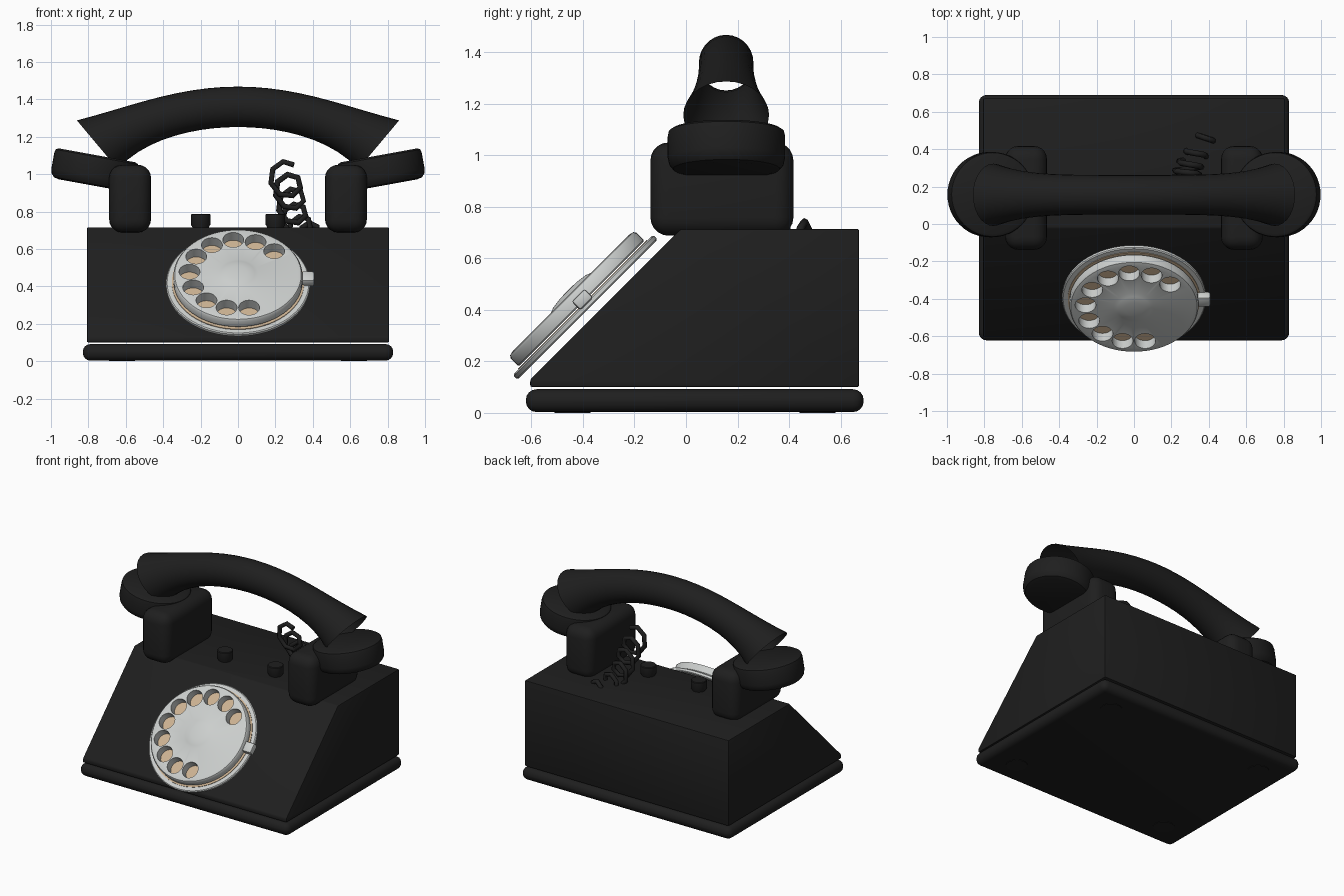
import bpy, bmesh, math
from mathutils import Matrix, Vector

if "Cube" in bpy.data.objects:
    bpy.data.objects.remove(bpy.data.objects["Cube"])


def material(name, rgb):
    m = bpy.data.materials.new(name)
    m.diffuse_color = (*rgb, 1)
    m.use_nodes = True
    m.node_tree.nodes["Principled BSDF"].inputs["Base Color"].default_value = m.diffuse_color
    return m


BLACK = material("black bakelite", (0.0135, 0.0135, 0.0135))
SILVER = material("silver", (0.6, 0.62, 0.61))
TAN = material("tan card", (0.61, 0.45, 0.29))


def smooth(ob, angle=35):
    bpy.ops.object.select_all(action='DESELECT')
    ob.select_set(True)
    bpy.context.view_layer.objects.active = ob
    bpy.ops.object.shade_smooth_by_angle(angle=math.radians(angle))


def finish(bm, name, mat, matrix=None, shade=True):
    bmesh.ops.remove_doubles(bm, verts=bm.verts, dist=1e-5)
    bmesh.ops.recalc_face_normals(bm, faces=bm.faces)
    if matrix:
        bm.transform(matrix)
    me = bpy.data.meshes.new(name)
    bm.to_mesh(me)
    bm.free()
    me.materials.append(mat)
    ob = bpy.data.objects.new(name, me)
    bpy.context.collection.objects.link(ob)
    if shade:
        smooth(ob)
    return ob


def bevel_all(bm, width, segs):
    bmesh.ops.bevel(bm, geom=bm.edges[:], offset=width, segments=segs,
                    affect='EDGES', profile=0.5)


def box(name, lo, hi, bev, segs, mat, matrix=None):
    bm = bmesh.new()
    lo, hi = Vector(lo), Vector(hi)
    bmesh.ops.create_cube(bm, size=1)
    bm.transform(Matrix.Translation((lo + hi) / 2) @ Matrix.Diagonal((*(hi - lo), 1)))
    bevel_all(bm, bev, segs)
    return finish(bm, name, mat, matrix)


def loft(bm, rings):
    rows = [[bm.verts.new(p) for p in r] for r in rings]
    for a, b in zip(rows, rows[1:]):
        for i in range(len(a)):
            j = (i + 1) % len(a)
            bm.faces.new((a[i], a[j], b[j], b[i]))


def lathe(name, profile, mat, matrix=None, segs=48, shade=True):
    bm = bmesh.new()
    turn = [2 * math.pi * i / segs for i in range(segs)]
    loft(bm, [[(max(r, 1e-7) * math.cos(a), max(r, 1e-7) * math.sin(a), z) for a in turn]
              for r, z in profile])
    bmesh.ops.remove_doubles(bm, verts=bm.verts, dist=1e-5)
    bmesh.ops.dissolve_degenerate(bm, edges=bm.edges, dist=1e-6)
    return finish(bm, name, mat, matrix, shade)


def disc(name, r, z0, z1, mat, matrix=None, shade=True, segs=48):
    return lathe(name, [(0, z0), (r, z0), (r, z1), (0, z1)], mat, matrix, segs, shade)


# base plate and feet
box("base_plate", (-0.83, -0.622, 0.003), (0.83, 0.69, 0.092), 0.042, 4, BLACK)
for x in (-0.62, 0.62):
    for y in (-0.44, 0.51):
        disc("foot", 0.07, 0, 0.03, BLACK, Matrix.Translation((x, y, 0)), segs=24)

# wedge body from its side profile
bm = bmesh.new()
side = [(-0.605, 0.1), (0.672, 0.1), (0.672, 0.715), (-0.02, 0.715), (-0.605, 0.13)]
face = bm.faces.new([bm.verts.new((-0.808, y, z)) for y, z in side])
new = bmesh.ops.extrude_face_region(bm, geom=[face])["geom"]
bmesh.ops.translate(bm, vec=(1.616, 0, 0), verts=[v for v in new if isinstance(v, bmesh.types.BMVert)])
bevel_all(bm, 0.008, 2)
finish(bm, "body", BLACK)

# cradles, plungers and handset cups on both sides
for s, label in ((-1, "left"), (1, "right")):
    x = 0.577 * s
    box(label + "_cradle", (x - 0.112, -0.138, 0.688), (x + 0.112, 0.417, 1.05), 0.07, 5, BLACK)
    lathe(label + "_plunger", [(0, 0.7), (0.043, 0.7), (0.043, 0.715), (0.052, 0.73), (0.052, 0.783),
                               (0.048, 0.787), (0, 0.787)],
          BLACK, Matrix.Translation((0.2 * s, 0.14, 0)), 24)
    lathe(label + "_handset_cup",
          [(0, -0.08), (0.18, -0.08), (0.207, -0.073), (0.222, -0.055), (0.228, -0.03),
           (0.228, 0.055), (0.224, 0.074), (0.21, 0.083), (0, 0.083)], BLACK,
          Matrix.Translation((0.768 * s, 0.157, 1.019)) @ Matrix.Rotation(-0.18 * s, 4, 'Y'))

# arched handset grip: open-ended tube flaring towards its ends
rings = []
for k in range(-10, 11):
    t = k / 10
    a = math.radians(40) * t
    r = 0.108 + 0.062 * abs(t) ** 4.5
    cx, cz = 0.752 * t, 1.36 - 0.203 * t * t
    rings.append([(cx + r * math.sin(a) * math.sin(u), 0.156 + r * 0.98 * math.cos(u),
                   cz + r * math.cos(a) * math.sin(u))
                  for u in (2 * math.pi * i / 28 for i in range(28))])
bm = bmesh.new()
loft(bm, rings)
finish(bm, "handset_grip", BLACK)

# dial, built flat then laid on the 45 degree slope
slope = Matrix.Translation((0, -0.3555, 0.3745)) @ Matrix.Rotation(math.radians(45), 4, 'X')
lathe("dial_back_plate", [(0, 0.038), (0.378, 0.038), (0.385, 0.043), (0.385, 0.058), (0.379, 0.063), (0, 0.063)],
      SILVER, slope, 64)
disc("number_card", 0.354, 0.058, 0.067, TAN, slope, segs=64)
dial = lathe("finger_wheel",
             [(0, 0.145), (0.05, 0.143), (0.09, 0.137), (0.11, 0.129), (0.32, 0.129), (0.338, 0.125),
              (0.345, 0.115), (0.345, 0.076), (0.34, 0.07), (0, 0.07)], SILVER, slope, 64, False)

# ten finger holes
bm = bmesh.new()
for k in range(10):
    a = math.radians(42 + 26.8 * k)
    bmesh.ops.create_cone(bm, cap_ends=True, segments=24, radius1=0.056, radius2=0.056, depth=0.2,
                          matrix=Matrix.Translation((0.26 * math.cos(a), 0.26 * math.sin(a), 0.1)))
cutter = finish(bm, "hole_cutter", SILVER, slope, False)
cutter.hide_render = True
mod = dial.modifiers.new("holes", 'BOOLEAN')
mod.operation, mod.solver, mod.object = 'DIFFERENCE', 'EXACT', cutter
bpy.context.view_layer.objects.active = dial
bpy.ops.object.modifier_apply(modifier=mod.name)
bpy.data.objects.remove(cutter)
smooth(dial)

# finger stop
box("finger_stop", (0.335, -0.022, 0.056), (0.408, 0.049, 0.104), 0.01, 2, SILVER, slope)

# coiled cord, sinking into the top of the body
path = [Vector(p) for p in ((0.24, 0.2, 1.0), (0.275, 0.25, 0.9), (0.295, 0.31, 0.78),
                            (0.34, 0.4, 0.685), (0.44, 0.54, 0.665))]
TURNS, STEPS = 6, 7
points = []
for i in range(TURNS * STEPS + 1):
    f = i / (TURNS * STEPS)
    k = min(int(f * 4), 3)
    c = path[k].lerp(path[k + 1], f * 4 - k)
    a = math.radians(40) + 2 * math.pi * i / STEPS
    r = 0.077 - 0.015 * f
    points.append(c + Vector((r * math.cos(a), 0, r * math.sin(a))))
cu = bpy.data.curves.new("coiled_cord", 'CURVE')
cu.dimensions = '3D'
cu.bevel_depth, cu.bevel_resolution, cu.use_fill_caps = 0.016, 1, True
sp = cu.splines.new('POLY')
sp.points.add(len(points) - 1)
for q, p in zip(sp.points, points):
    q.co = (*p, 1)
cu.materials.append(BLACK)
bpy.context.collection.objects.link(bpy.data.objects.new("coiled_cord", cu))
